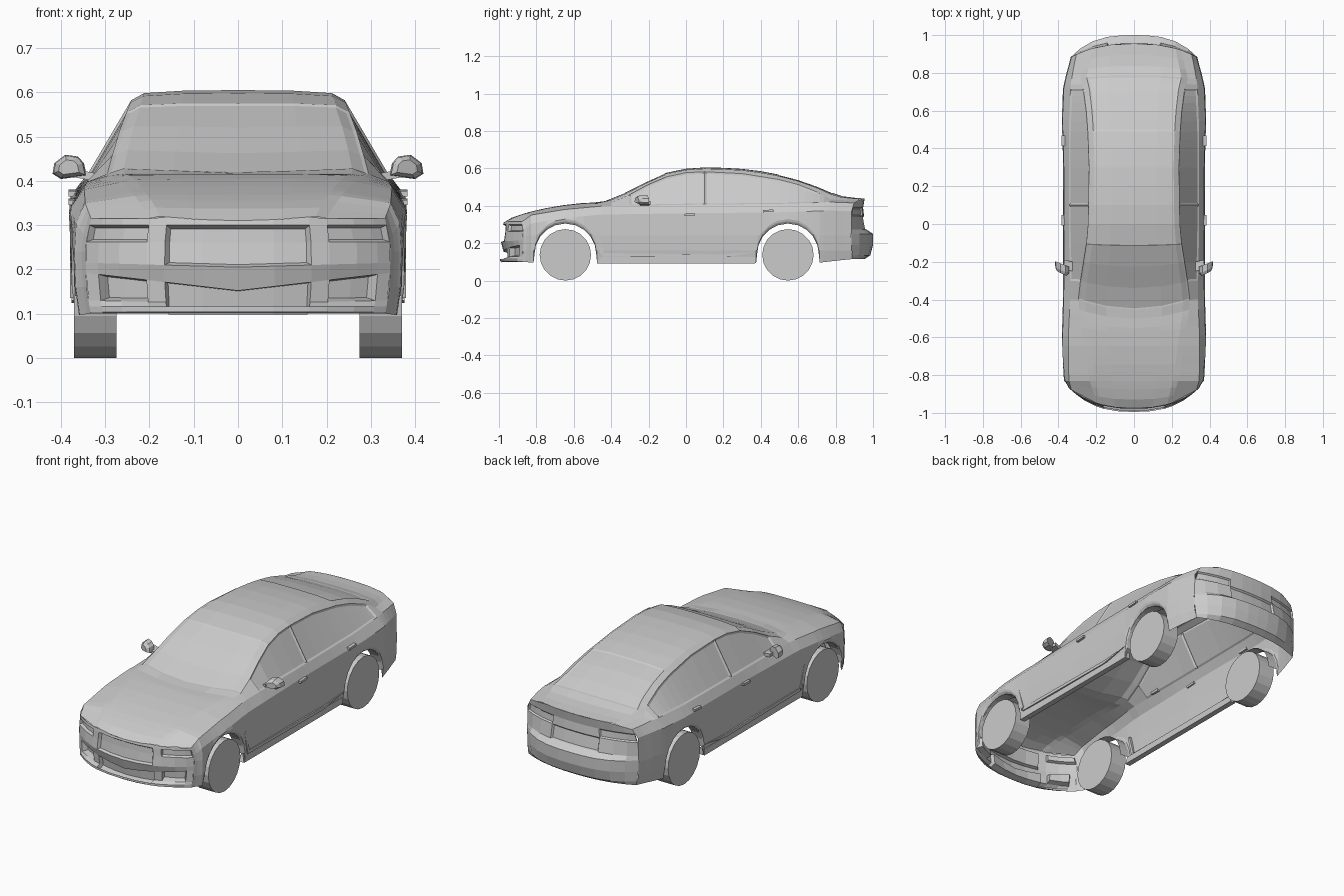
import bpy, bmesh, math

if "Cube" in bpy.data.objects:
    bpy.data.objects.remove(bpy.data.objects["Cube"])


def lerp(tab, v):
    if v <= tab[0][0]:
        return tab[0][1]
    for (a, p), (b, q) in zip(tab, tab[1:]):
        if v <= b:
            return p + (q - p) * (v - a) / max(b - a, 1e-6)
    return tab[-1][1]


def grid(rings, close=False, caps=False):
    bm = bmesh.new()
    vs = [[bm.verts.new(p) for p in r] for r in rings]
    n = len(rings[0])
    for a, b in zip(vs, vs[1:]):
        for j in range(n if close else n - 1):
            k = (j + 1) % n
            bm.faces.new((a[j], b[j], b[k], a[k]))
    if caps:
        bm.faces.new(vs[0])
        bm.faces.new(vs[-1][::-1])
        bmesh.ops.recalc_face_normals(bm, faces=bm.faces)
    bm.normal_update()
    return bm


def finish(name, bm, mirror=False):
    me = bpy.data.meshes.new(name)
    bm.to_mesh(me)
    bm.free()
    ob = bpy.data.objects.new(name, me)
    bpy.context.collection.objects.link(ob)
    if mirror:
        ob.modifiers.new("mirror", 'MIRROR')
    return ob


def recess(bm, test, thick, depth):
    faces = [f for f in bm.faces if test(f.calc_center_median(), f.normal)]
    if faces:
        bmesh.ops.inset_region(bm, faces=faces, thickness=thick, depth=-depth,
                               use_even_offset=True, use_boundary=True)
        bm.normal_update()


# Lengthwise curves of the body: (y, value)
WIDTH = [(-.99, .345), (-.88, .363), (-.8, .373), (-.6, .382), (-.4, .376), (0, .373),
         (.35, .376), (.55, .382), (.72, .376), (.85, .36), (1, .335)]
BELT_X = [(-.99, .332), (-.83, .345), (-.6, .348), (-.4, .338), (0, .345),
          (.5, .345), (.75, .335), (.9, .32), (1, .305)]
BELT_Z = [(-.99, .315), (-.88, .338), (-.83, .35), (-.65, .38), (-.45, .398),
          (0, .405), (.5, .41), (.8, .42), (1, .415)]
RAIL_X = [(-.99, .2), (-.8, .24), (-.48, .288), (-.4, .295), (-.3, .284), (-.2, .268),
          (-.1, .252), (0, .243), (.3, .238), (.5, .245), (.6, .253), (.7, .266), (.8, .285), (1, .25)]
RAIL_Z = [(-.99, .315), (-.9, .347), (-.8, .374), (-.65, .397), (-.48, .411), (-.4, .416),
          (-.3, .458), (-.2, .512), (-.1, .555), (0, .577), (.1, .582), (.3, .572), (.5, .54),
          (.6, .513), (.7, .474), (.8, .434), (.87, .43), (1, .427)]
TOP_Z = [(-.975, .31), (-.93, .337), (-.85, .364), (-.75, .387), (-.65, .404), (-.55, .415),
         (-.46, .418), (-.4, .437), (-.3, .484), (-.2, .537), (-.1, .58), (0, .598), (.1, .605),
         (.2, .603), (.3, .597), (.4, .585), (.5, .566), (.6, .54), (.7, .505), (.8, .462),
         (.85, .447), (.96, .438)]
SCREEN = [(-.65, 0), (-.48, .9), (-.4, 1), (-.1, .2), (0, 0)]
AXLES = (-.645, .545)
ARCH_R = .165


def nose(x):
    return -.975 + .11 * (abs(x) / .35) ** 2.5


def tail(x):
    return .955 - .08 * (abs(x) / .35) ** 2.5


def plan_y(x, y):
    if y < -.83:
        return -.83 + (y + .83) / -.16 * (nose(x) + .83)
    if y > .72:
        return .72 + (y - .72) / .28 * (tail(x) - .72)
    return y


def bottom(y):
    for c in AXLES:
        if abs(y - c) <= ARCH_R + 1e-5:
            return .14 + math.sqrt(max(0, ARCH_R ** 2 - (y - c) ** 2))
    return lerp([(-.99, .1), (-.5, .09), (.7, .095), (1, .115)], y)


def section(y):
    w, b, belt = lerp(WIDTH, y), bottom(y), lerp(BELT_Z, y)
    rx, rz = lerp(RAIL_X, y), lerp(RAIL_Z, y)
    pts = [(w - .012, b), (w - .003, max(.16, b + .012)), (w, max(.24, b + .024)),
           (w - .004, belt - .045), (lerp(BELT_X, y), belt)]
    out = [(x, plan_y(x, y), z) for x, z in pts]
    for fx, fz in ((1, 0), (.88, .7), (.5, .95), (0, 1)):
        x = rx * fx
        yy = plan_y(x, y) - .055 * lerp(SCREEN, y) * (1 - min(1, x / .3) ** 2)
        out.append((x, yy, rz + fz * (lerp(TOP_Z, yy) - rz)))
    return out


def both_sides(half):
    return half + [(-x, y, z) for x, y, z in half[-2::-1]]


# Body shell: open underneath, wheel arches formed by the lower edge
ys = [-.99, -.94, -.88, -.83, -.45, -.4, -.3, -.2, -.1, 0, .1, .2, .3, .75, .8, .86, .93, 1]
for c in AXLES:
    ys += [c + s * d for s in (-1, 1) for d in (.17, ARCH_R, .158, .135, .1, .055)] + [c]
ys = sorted(ys)
body = grid([both_sides(section(y)) for y in ys])
recess(body, lambda c, n: abs(n.x) > .6 and c.z > .43 and -.33 < c.y < .1, .01, .005)
recess(body, lambda c, n: abs(n.x) > .6 and c.z > .43 and .1 < c.y < .72, .01, .005)
recess(body, lambda c, n: abs(n.x) < .6 and n.y < -.25 and c.z > .42 and -.46 < c.y < -.08, .008, .003)
recess(body, lambda c, n: abs(n.x) < .5 and n.y > .2 and c.z > .46 and .5 < c.y < .8, .01, .003)
finish("body_shell", body)


# Bumper faces: rows of (height, offset outward, sag at the middle)
def fascia(rows, xs, y_end, plan, out):
    ring = section(y_end)
    side = [(p[2], p[0]) for p in ring[:5]]
    top = sorted((p[0], p[2]) for p in ring[4:])
    edge = top[-1][0]
    us = [x / edge for x in xs]
    us = [-u for u in us[:0:-1]] + us
    rings = []
    for i, (z, off, sag) in enumerate(rows):
        r = []
        for u in us:
            x = u * lerp(side, z)
            zz = z - sag * (1 - abs(u))
            if i == len(rows) - 1:
                x = u * edge
                zz = lerp(top, abs(x))
            r.append((x, plan(x) + out * off * (1 - u ** 4), zz))
        rings.append(r if out > 0 else r[::-1])
    return grid(rings)


front = fascia([(.1, .0, 0), (.104, .02, 0), (.116, .02, 0), (.13, -.005, .008), (.192, .0, .04),
                (.215, .014, .01), (.262, .006, 0), (.3, .003, 0), (.315, 0, 0)],
               [0, .08, .16, .2, .26, .305, .332], -.99, nose, -1)
recess(front, lambda c, n: abs(c.x) < .17 and .2 < c.z < .3, .008, .015)
recess(front, lambda c, n: .2 < abs(c.x) < .32 and .125 < c.z < .185, .006, .03)
recess(front, lambda c, n: abs(c.x) < .16 and .118 < c.z < .15, .004, .02)
recess(front, lambda c, n: .2 < abs(c.x) and .265 < c.z < .3, .006, .015)
finish("front_bumper", front)

rear = fascia([(.115, 0, 0), (.135, .03, 0), (.19, .045, 0), (.25, .045, 0), (.272, .012, 0),
               (.345, -.003, 0), (.39, -.008, 0), (.415, 0, 0)],
              [0, .06, .13, .2, .26, .305], 1, tail, 1)
recess(rear, lambda c, n: abs(c.x) < .13 and .272 < c.z < .345, .006, .01)
recess(rear, lambda c, n: abs(c.x) > .13 and .345 < c.z < .39, .006, .008)
finish("rear_bumper", rear)


# Wheels and arch liners
def circle(x, y, z, r, n):
    return [(x, y + r * math.sin(2 * math.pi * i / n), z - r * math.cos(2 * math.pi * i / n))
            for i in range(n)]


for label, c in zip(("front", "rear"), AXLES):
    finish(label + "_wheel", grid([circle(x, c, .1375, .1375, 20) for x in (.275, .37)], True, True), True)
    arc = [(c + ARCH_R * math.cos(math.pi * i / 12), .14 + ARCH_R * math.sin(math.pi * i / 12))
           for i in range(13)]
    finish(label + "_arch_liner", grid([[(x, y, z) for y, z in arc] for x in (.31, .368)]), True)


# Side trim: rocker skirt, fender blade, door handles
def side_prism(name, pts, x0, x1):
    finish(name, grid([[(x, y, z) for y, z in pts] for x in (x0, x1)], True, True), True)


side_prism("side_skirt", [(-.475, .09), (.37, .09), (.37, .125), (-.46, .125)], .34, .37)
side_prism("fender_blade", [(-.485, .26), (-.472, .26), (-.44, .147), (-.455, .135)], .365, .379)
side_prism("rocker_blade", [(-.44, .147), (.2, .14), (.37, .152), (.2, .124), (-.45, .13)], .362, .376)
for label, y, z in (("front", .02, .352), ("rear", .44, .372)):
    side_prism(label + "_door_handle", [(y - .028, z - .007), (y + .028, z - .004),
                                        (y + .028, z + .008), (y - .028, z + .005)], .362, .383)

# Door mirrors, tapered towards the front
shape = [(.342, .412), (.4, .404), (.419, .416), (.415, .44), (.39, .459), (.362, .455), (.348, .44)]


def mirror_ring(y, s, tilt):
    return [(.385 + (x - .385) * s, y + tilt * (x - .385), .43 + (z - .43) * s) for x, z in shape]


finish("door_mirror", grid([mirror_ring(-.262, .6, .3), mirror_ring(-.245, .92, .4),
                            mirror_ring(-.21, 1, .4)], True, True), True)
stalk = [(.325, -.25, .4), (.325, -.2, .4), (.325, -.2, .418), (.325, -.25, .418)]
finish("mirror_stalk", grid([stalk, [(.37, y + .01, z + .008) for x, y, z in stalk]], True, True), True)
